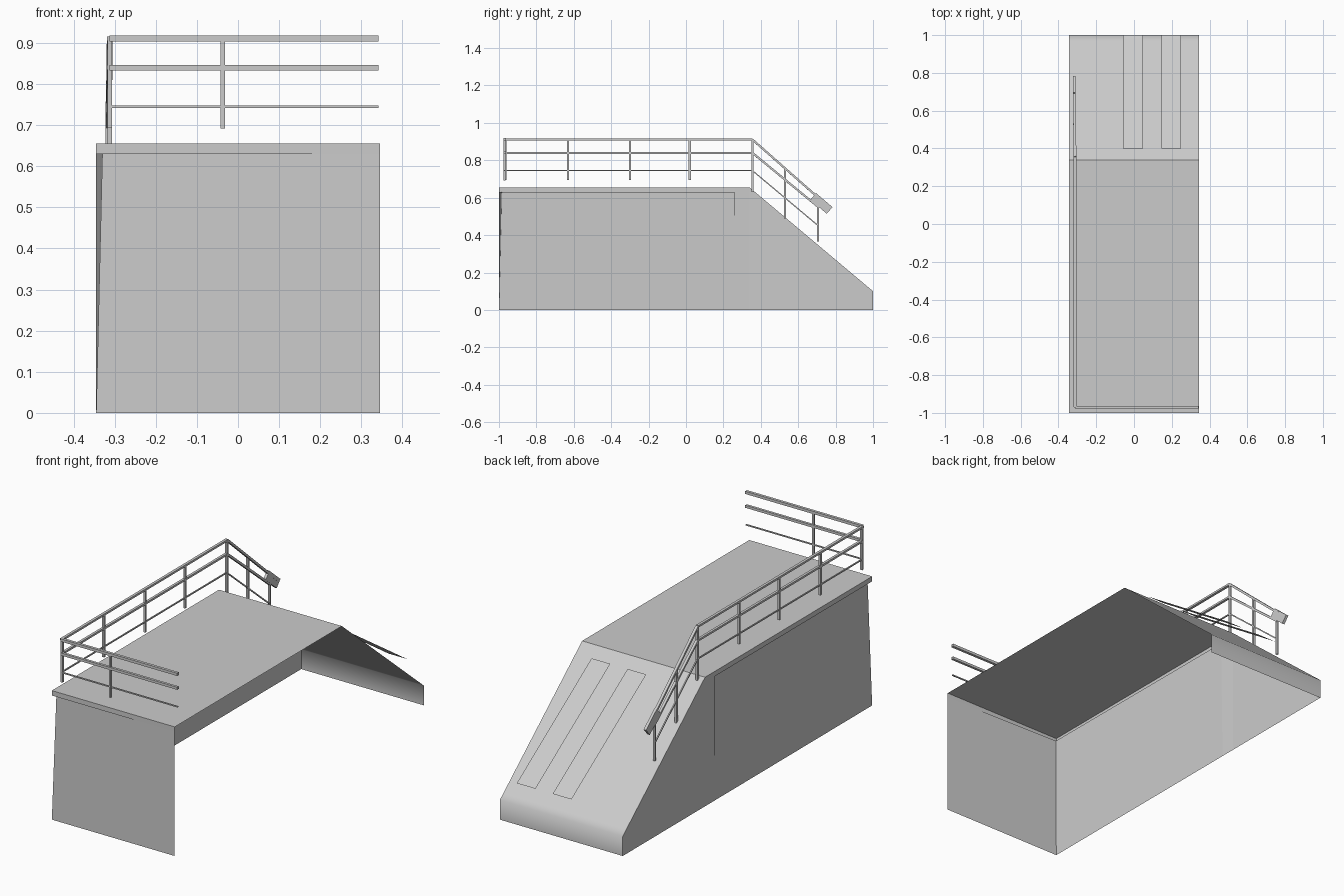
import bpy, bmesh, math
from mathutils import Vector, Matrix

cube = bpy.data.objects.get("Cube")
if cube:
    bpy.data.objects.remove(cube, do_unlink=True)

grey = bpy.data.materials.new("plain_grey")
grey.use_nodes = True
COLOUR = (0.6, 0.6, 0.6, 1)
grey.diffuse_color = COLOUR
grey.node_tree.nodes["Principled BSDF"].inputs["Base Color"].default_value = COLOUR


def finish(name, bm):
    mesh = bpy.data.meshes.new(name)
    bm.to_mesh(mesh)
    bm.free()
    mesh.materials.append(grey)
    obj = bpy.data.objects.new(name, mesh)
    bpy.context.collection.objects.link(obj)
    return obj


def panels(name, faces):
    """Open sheet made of a few polygons, joined at shared corners."""
    bm = bmesh.new()
    for pts in faces:
        bm.faces.new([bm.verts.new(p) for p in pts])
    bmesh.ops.remove_doubles(bm, verts=bm.verts, dist=0.0005)
    return finish(name, bm)


def bar(name, a, b, width, height):
    """Box running from a to b."""
    a, b = Vector(a), Vector(b)
    d = b - a
    rot = d.to_track_quat('Y', 'Z').to_matrix().to_4x4()
    bm = bmesh.new()
    bmesh.ops.create_cube(bm, size=1, matrix=Matrix.Translation((a + b) / 2) @ rot
                          @ Matrix.Diagonal((width, d.length, height, 1)))
    return finish(name, bm)


# Main dimensions
W = 0.345            # half width
TOP, RIM = 0.655, 0.63
CREST, NOTCH = 0.34, 0.26
CORNER = (-0.33, -0.985, RIM)
WALL_END = (-0.335, NOTCH, RIM)

# Deck sheet with a thin rim along the front and the walled side
panels("deck", [
    [(-W, -1, TOP), (W, -1, TOP), (W, CREST, TOP), (-W, CREST, TOP), (-W, NOTCH, TOP)],
    [(-W, -1, RIM), (W, -1, RIM), (W, -1, TOP), (-W, -1, TOP)],
    [(-W, NOTCH, RIM), (-W, -1, RIM), (-W, -1, TOP), (-W, NOTCH, TOP)],
    [CORNER, (W, -1, RIM), (-W, -1, RIM)],
    [WALL_END, CORNER, (-W, -1, RIM), (-W, NOTCH, RIM)],
])

# Front wall and the single side wall, leaning in at their shared top corner
panels("front_wall", [[(-W, -1, 0), (W, -1, 0), (W, -1, RIM), CORNER]])
panels("side_wall", [
    [(-W, NOTCH, 0), (-W, -1, 0), CORNER, WALL_END],
    [(-W, CREST, 0), (-W, NOTCH, 0), WALL_END, (-W, NOTCH, TOP), (-W, CREST, TOP)],
    [(-W, 1, 0), (-W, CREST, 0), (-W, CREST, TOP), (-W, 1, 0.1)],
])

# Ramp with a short lip at the bottom
profile = [(CREST, TOP), (0.97, 0.125), (1, 0.1), (1, 0)]
ramp = panels("ramp", [
    [(-W, y0, z0), (W, y0, z0), (W, y1, z1), (-W, y1, z1)]
    for (y0, z0), (y1, z1) in zip(profile, profile[1:])])
bpy.ops.object.select_all(action='DESELECT')
ramp.select_set(True)
bpy.context.view_layer.objects.active = ramp
bpy.ops.object.shade_smooth_by_angle(angle=math.radians(60))

# Two flat tread strips lying over the ramp
for i, (x0, x1) in enumerate([(-0.057, 0.048), (0.145, 0.25)]):
    panels(f"tread_strip_{i + 1}", [
        [(x0, 0.4, 0.615), (x1, 0.4, 0.615), (x1, 1, 0.21), (x0, 1, 0.21)]])

# Level railing: front and side runs
RX, RY, RE = -0.312, -0.97, 0.355
levels = [("top", 0.911, 0.014), ("middle", 0.84, 0.013), ("low", 0.745, 0.006)]
for label, z, t in levels:
    bar(f"front_{label}_rail", (RX, RY, z), (0.342, RY, z), t, t)
    bar(f"side_{label}_rail", (RX, RY, z), (RX, RE, z), t, min(t, 0.01))
bar("front_post", (-0.037, RY, 0.692), (-0.037, RY, 0.91), 0.01, 0.01)
for i, y in enumerate([RY + 0.005, -0.63, -0.3, 0.02]):
    bar(f"side_post_{i + 1}", (RX, y, 0.694), (RX, y, 0.91), 0.011, 0.011)
bar("crest_post", (RX, RE, 0.63), (RX, RE, 0.91), 0.011, 0.011)

# Sloping railing beside the ramp
SX = -0.317
ends = [(0.77, 0.545), (0.71, 0.548), (0.705, 0.452)]
for (label, z, t), (y1, z1) in zip(levels, ends):
    bar(f"slope_{label}_rail", (RX, RE, z), (SX, y1, z1), t, min(t, 0.011))
bar("handrail_end", (SX, 0.68, 0.607), (SX, 0.768, 0.532), 0.014, 0.047)
for i, (y, z0, z1) in enumerate([(0.53, 0.49, 0.757), (0.705, 0.365, 0.6)]):
    bar(f"slope_post_{i + 1}", (SX, y, z0), (SX, y, z1), 0.011, 0.011)
